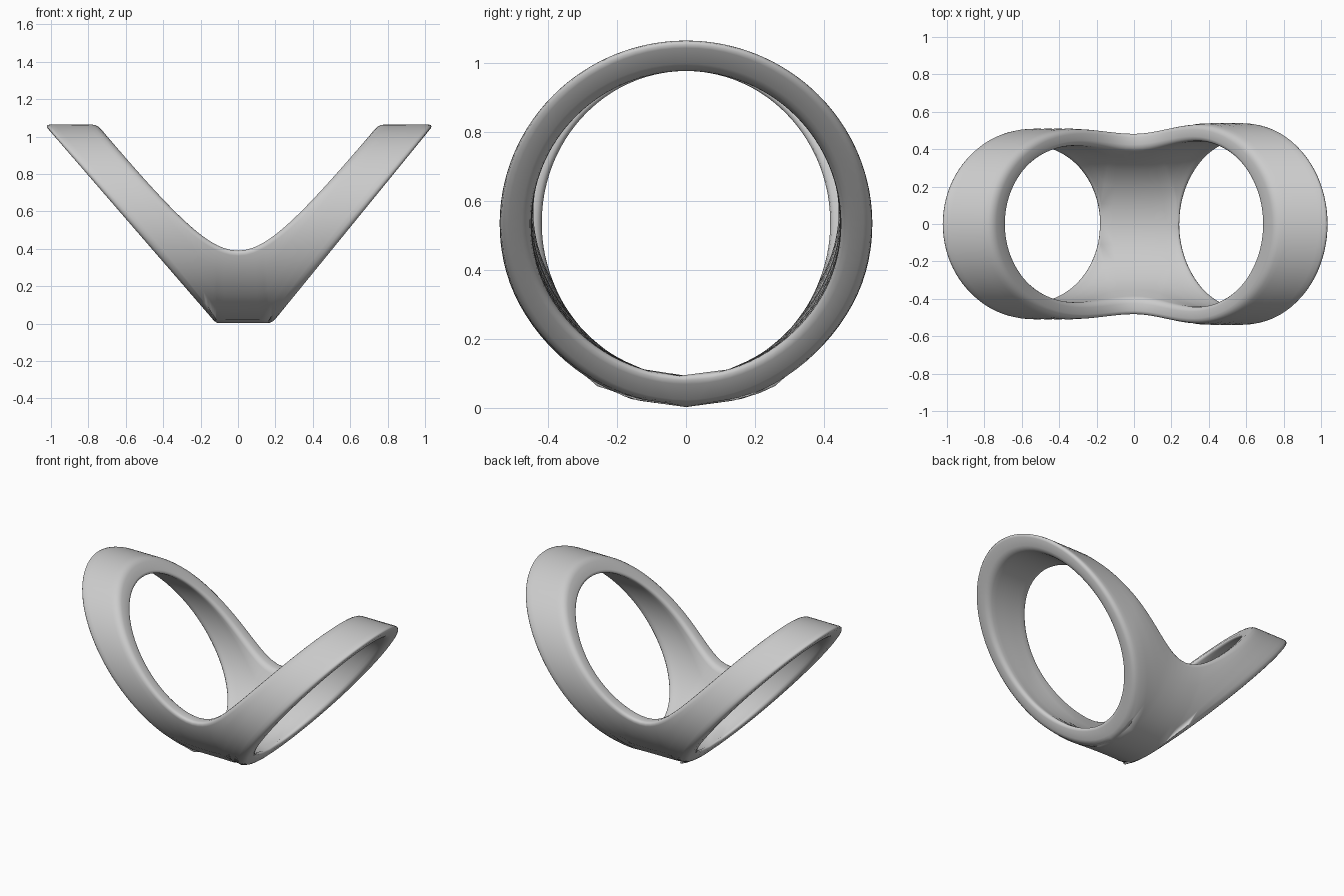
import bpy, bmesh, math
from mathutils import Vector

if "Cube" in bpy.data.objects:
    bpy.data.objects.remove(bpy.data.objects["Cube"])

CENTRE = 0.533                    # height of the tube axis
DOWN, SEAM, ACROSS = 44, 3, 5     # steps down an arm, along the base, across the band
HALF = math.pi / 2


def height(angle, radius):
    return CENTRE + radius * math.sin(angle)


def upper_x(z, saddle=0.39, bend=0.32, slope=1.25):
    """Half width of the rounded V opening at height z."""
    rise = max(z - saddle, 0) + bend
    return math.sqrt(rise ** 2 - bend ** 2) / slope


def resample(points, steps):
    """Evenly spaced points along a polyline."""
    lengths = [0.0]
    for a, b in zip(points, points[1:]):
        lengths.append(lengths[-1] + (b - a).length)
    result, j = [], 0
    for i in range(steps + 1):
        target = lengths[-1] * i / steps
        while j < len(points) - 2 and lengths[j + 1] < target:
            j += 1
        f = (target - lengths[j]) / (lengths[j + 1] - lengths[j])
        result.append(points[j].lerp(points[j + 1], f))
    return result


def half_edges(side, radius):
    """Lower and upper edge of one arm, as (x, angle) from the top to the middle."""
    start, lean = (0.18, 0.815) if side > 0 else (0.115, 0.865)
    lower = []
    for i in range(DOWN + 1):
        a = HALF - math.pi * i / DOWN
        lower.append(Vector((side * (start + lean * height(a, radius)), a)))
    corner, middle = lower[-1], Vector((0.03, -HALF))
    lower += [corner.lerp(middle, i / SEAM) for i in range(1, SEAM + 1)]
    low = math.asin((0.39 - CENTRE) / radius)
    dense = []
    for i in range(401):
        f = 1 - (1 - i / 400) ** 2          # finer towards the saddle
        a = HALF + (low - HALF) * f
        dense.append(Vector((side * upper_x(height(a, radius)), a)))
    return lower, resample(dense, DOWN + SEAM)


def shell(bm, radius, width, sign):
    """Grid of vertices covering one half (front or back) of a V-cut tube."""
    left = half_edges(-1, radius)
    right = half_edges(1, radius)
    lower = left[0] + right[0][-2::-1]
    upper = left[1] + right[1][-2::-1]
    grid = []
    for lo, up in zip(lower, upper):
        row = []
        for t in range(ACROSS + 1):
            x, a = lo.lerp(up, t / ACROSS)
            f = min(max(x / 0.45, 0), 1)
            wide = width + 0.03 * f * f * (3 - 2 * f)
            row.append(bm.verts.new((x, sign * wide * math.cos(a), height(a, radius))))
        grid.append(row)
    return grid


# Twin-ring band: outer and inner walls joined along the rims
bm = bmesh.new()
for sign in (-1, 1):
    outer = shell(bm, 0.531, 0.51, sign)
    inner = shell(bm, 0.443, 0.42, sign)
    last = len(outer) - 1
    for i in range(last):
        for grid in (outer, inner):
            for t in range(ACROSS):
                bm.faces.new((grid[i][t], grid[i + 1][t], grid[i + 1][t + 1], grid[i][t + 1]))
        rims = [ACROSS]
        if i < DOWN or i >= last - DOWN:
            rims.append(0)
        for t in rims:
            bm.faces.new((outer[i][t], outer[i + 1][t], inner[i + 1][t], inner[i][t]))
bmesh.ops.remove_doubles(bm, verts=bm.verts[:], dist=0.0005)
bmesh.ops.recalc_face_normals(bm, faces=bm.faces[:])
mesh = bpy.data.meshes.new("twin_ring_band")
bm.to_mesh(mesh)
bm.free()
band = bpy.data.objects.new("twin_ring_band", mesh)
bpy.context.collection.objects.link(band)

# Plain grey finish
grey = bpy.data.materials.new("light_grey")
grey.use_nodes = True
colour = (0.6, 0.6, 0.6, 1)
grey.diffuse_color = colour
grey.node_tree.nodes["Principled BSDF"].inputs["Base Color"].default_value = colour
mesh.materials.append(grey)

# Softened rims
bevel = band.modifiers.new("rounded_rims", "BEVEL")
bevel.width = 0.027
bevel.segments = 3
bevel.limit_method = "ANGLE"
bevel.angle_limit = math.radians(38)
bevel.use_clamp_overlap = False
for face in mesh.polygons:
    face.use_smooth = True
